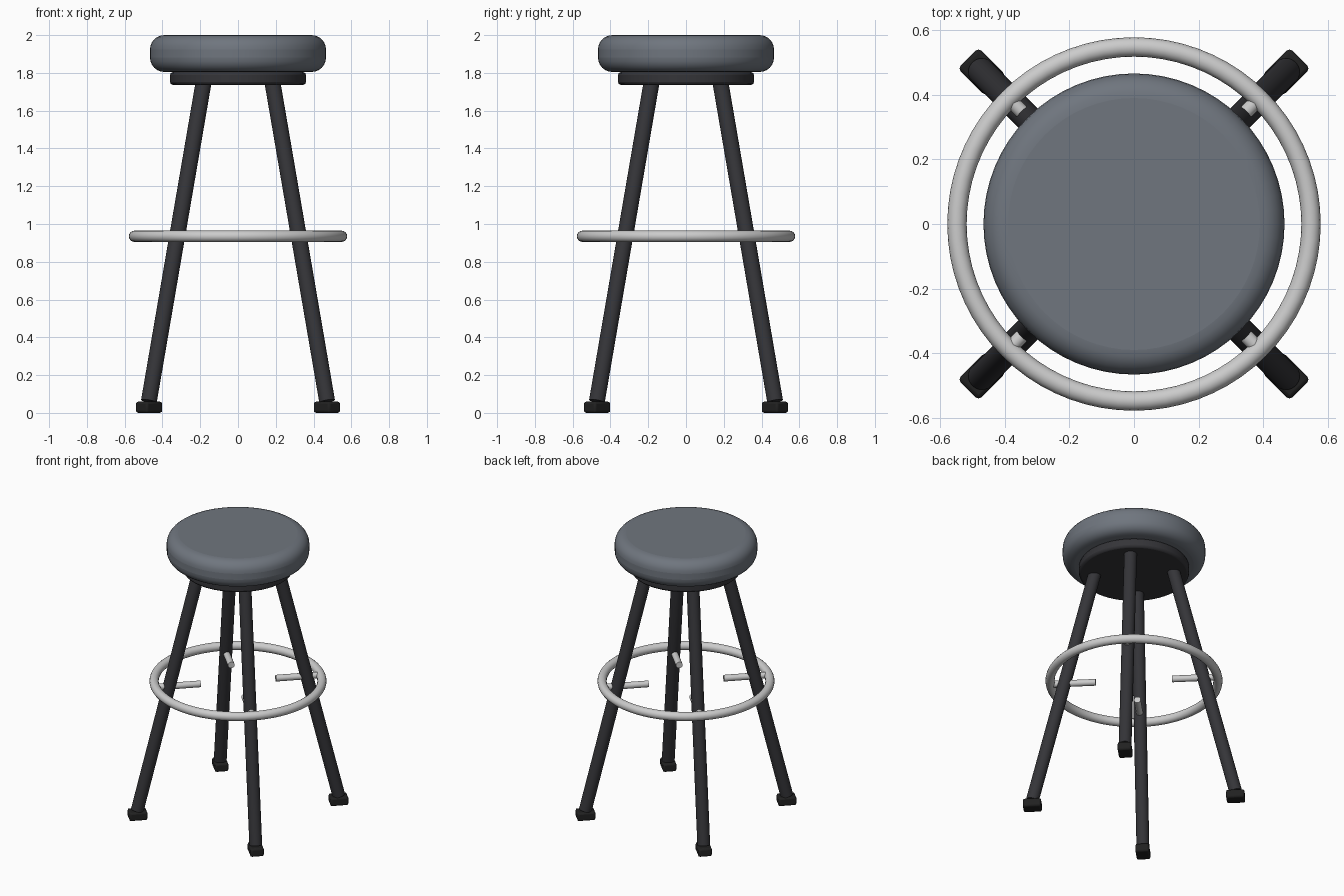
import bpy, math
from mathutils import Vector

if "Cube" in bpy.data.objects:
    bpy.data.objects.remove(bpy.data.objects["Cube"])


def material(name, rgb):
    m = bpy.data.materials.new(name)
    m.diffuse_color = (*rgb, 1)
    m.use_nodes = True
    m.node_tree.nodes["Principled BSDF"].inputs["Base Color"].default_value = m.diffuse_color
    return m


CUSHION = material("cushion_grey", (0.16, 0.18, 0.21))
BLACK = material("black_metal", (0.035, 0.035, 0.04))
RUBBER = material("rubber", (0.015, 0.015, 0.015))
STEEL = material("steel", (0.55, 0.55, 0.55))


def finish(name, mat, bevel=0, segments=3):
    o = bpy.context.object
    o.name = name
    o.data.materials.append(mat)
    if bevel:
        b = o.modifiers.new("bevel", 'BEVEL')
        b.width, b.segments = bevel, segments
        b.limit_method = 'ANGLE'
        b.angle_limit = math.radians(40)
    bpy.ops.object.shade_smooth_by_angle(angle=math.radians(35))
    return o


def disc(name, r, z0, z1, mat, bevel, segments):
    bpy.ops.mesh.primitive_cylinder_add(vertices=64, radius=r, depth=z1 - z0,
                                        location=(0, 0, (z0 + z1) / 2))
    return finish(name, mat, bevel, segments)


def rod(name, a, b, r, mat):
    a, b = Vector(a), Vector(b)
    d = b - a
    bpy.ops.mesh.primitive_cylinder_add(vertices=24, radius=r, depth=d.length,
                                        location=(a + b) / 2)
    bpy.context.object.rotation_euler = d.to_track_quat('Z', 'Y').to_euler()
    return finish(name, mat)


# Cushion and mounting plate
disc("seat", 0.466, 1.805, 2.0, CUSHION, 0.076, 6)
disc("seat_plate", 0.36, 1.737, 1.804, BLACK, 0.015, 2)

# Foot ring
bpy.ops.mesh.primitive_torus_add(major_radius=0.548, minor_radius=0.03,
                                 major_segments=72, minor_segments=16,
                                 location=(0, 0, 0.935))
finish("foot_ring", STEEL)

# Four splayed legs, each with a rubber foot and a bracket to the ring
for i, side in enumerate(("back_right", "back_left", "front_left", "front_right")):
    ang = math.pi / 4 + i * math.pi / 2
    c, s = math.cos(ang), math.sin(ang)
    top, bottom = 0.253, 0.667
    rod(side + "_leg", (bottom * c, bottom * s, 0.062),
        (top * c, top * s, 1.77), 0.042, BLACK)
    rod(side + "_ring_bracket", (0.25 * c, 0.25 * s, 0.935),
        (0.535 * c, 0.535 * s, 0.935), 0.022, STEEL)
    bpy.ops.mesh.primitive_cube_add(size=1, location=(0.666 * c, 0.666 * s, 0.03),
                                    rotation=(0, 0, ang))
    bpy.context.object.scale = (0.12, 0.09, 0.06)
    bpy.ops.object.transform_apply(location=False, rotation=False, scale=True)
    finish(side + "_foot", RUBBER, 0.012, 2)
